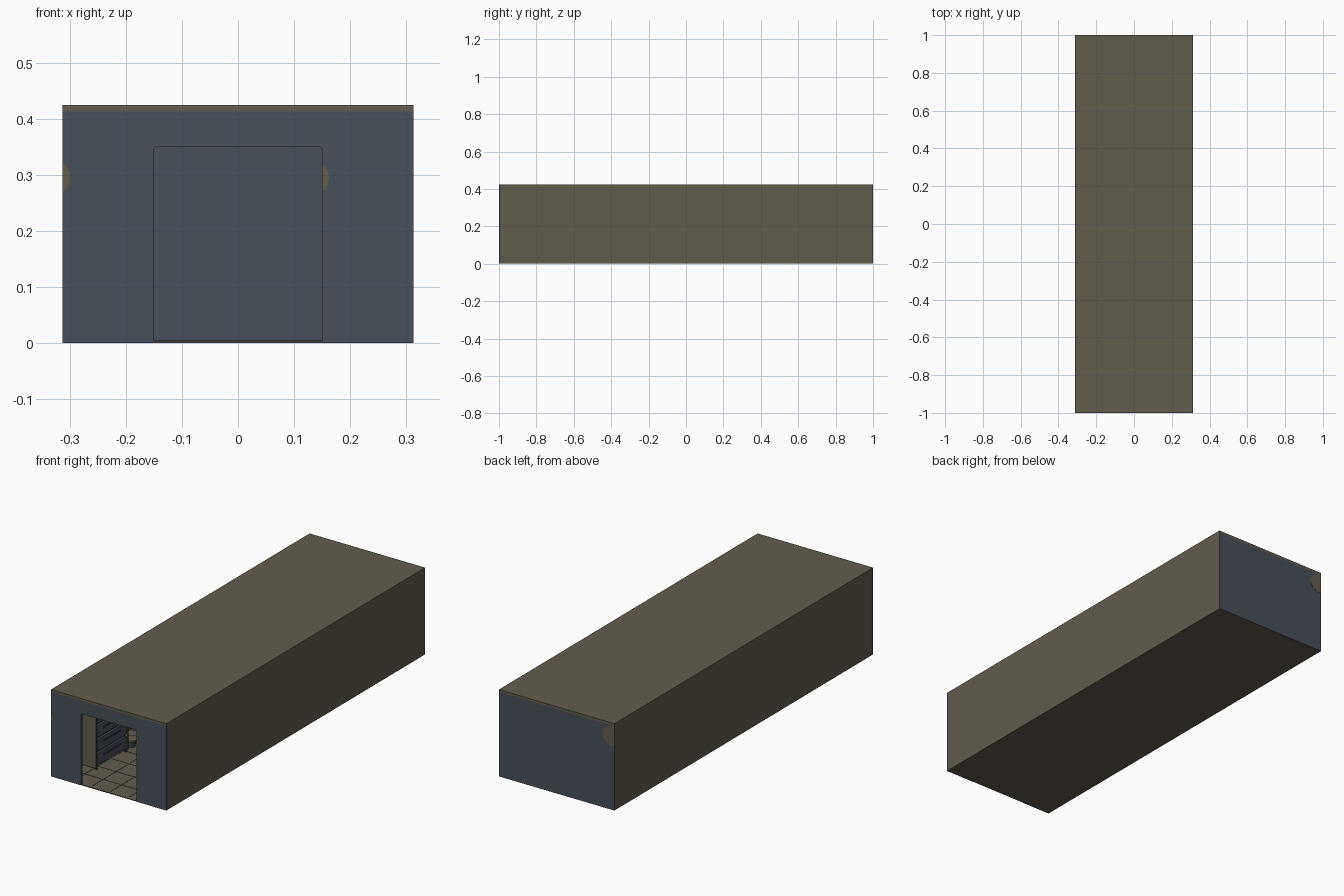
import bpy, bmesh, math

if "Cube" in bpy.data.objects:
    bpy.data.objects.remove(bpy.data.objects["Cube"])

W, H, T = 0.3125, 0.425, 0.012   # half width, height, shell thickness


def material(name, rgb):
    m = bpy.data.materials.new(name)
    m.diffuse_color = (*rgb, 1)
    m.use_nodes = True
    m.node_tree.nodes["Principled BSDF"].inputs["Base Color"].default_value = m.diffuse_color
    return m


BROWN = material("olive_brown", (0.122, 0.107, 0.076))
BLUE = material("slate_blue", (0.064, 0.080, 0.102))
DARK = material("dark_slate", (0.038, 0.048, 0.062))


def finish(name, bm, mat):
    me = bpy.data.meshes.new(name)
    bmesh.ops.recalc_face_normals(bm, faces=bm.faces)
    bm.to_mesh(me)
    bm.free()
    me.materials.append(mat)
    ob = bpy.data.objects.new(name, me)
    bpy.context.collection.objects.link(ob)
    return ob


def boxes(name, mat, *spans):
    """One object from boxes given as (x0, x1, y0, y1, z0, z1)."""
    bm = bmesh.new()
    for x0, x1, y0, y1, z0, z1 in spans:
        vs = bmesh.ops.create_cube(bm, size=1)["verts"]
        for v in vs:
            v.co = ((x0 + x1) / 2 + v.co.x * (x1 - x0),
                    (y0 + y1) / 2 + v.co.y * (y1 - y0),
                    (z0 + z1) / 2 + v.co.z * (z1 - z0))
    return finish(name, bm, mat)


def prism(name, mat, pts, y0, y1):
    """Extrude an x-z outline along y."""
    bm = bmesh.new()
    f = bm.faces.new([bm.verts.new((x, y0, z)) for x, z in pts])
    r = bmesh.ops.extrude_face_region(bm, geom=[f])
    for v in r["geom"]:
        if isinstance(v, bmesh.types.BMVert):
            v.co.y = y1
    return finish(name, bm, mat)


def cylinder(name, mat, x, y, z0, z1, r, n=16):
    bm = bmesh.new()
    vs = bmesh.ops.create_cone(bm, cap_ends=True, segments=n, radius1=r,
                               radius2=r, depth=z1 - z0)["verts"]
    bmesh.ops.translate(bm, verts=vs, vec=(x, y, (z0 + z1) / 2))
    return finish(name, bm, mat)


# Shell
boxes("floor", BROWN, (-W, W, -0.999, 0.999, 0, 0.004))
boxes("ceiling", BROWN, (-W, W, -1, 1, H - T, H))
for s, side in ((-1, "left"), (1, "right")):
    a, b = sorted((s * W, s * (W - T)))
    boxes(side + "_wall", BROWN, (a, b, -1 + T, 1 - 0.002, 0.004, H - T))
boxes("back_wall", BLUE, (-W, W, 1 - T, 1, 0, H - T))

# Front wall with doorway, slightly rounded at its upper corners
d, top, r = 0.15, 0.35, 0.006
arch = [(d - r + r * math.cos(t * math.pi / 6), top - r + r * math.sin(t * math.pi / 6))
        for t in range(4)]
outline = [(-W, 0), (-W, H - T), (W, H - T), (W, 0), (d, 0)] + arch
outline += [(-x, z) for x, z in reversed(arch)] + [(-d, 0)]
prism("front_wall", BLUE, outline, -1, -1 + T)


# Painted half-round patches on the end walls
def patch(name, x, z, rx, rz, y0, y1):
    pts = [(x + rx * math.sin(t * math.pi / 10), z - rz * math.cos(t * math.pi / 10))
           for t in range(11)]
    prism(name, BROWN, pts, y0, y1)


patch("front_patch_left", -W, 0.295, 0.014, 0.024, -1.0006, -0.9995)
patch("front_patch_right", 0.15, 0.295, 0.012, 0.024, -1.0006, -0.9995)
patch("back_patch", -W, 0.362, 0.065, 0.05, 0.9995, 1.0006)

# Floor tile seams
G = 0.0012
seams = [(x - G, x + G, -0.985, 0.985, 0.0035, 0.005) for x in (-0.2, -0.1, 0, 0.1, 0.2)]
seams += [(-0.3, 0.3, -1 + 0.1 * i - G, -1 + 0.1 * i + G, 0.0035, 0.005) for i in range(1, 20)]
boxes("floor_seams", DARK, *seams)

# Storage racks along both walls, with a low stool after each
for s, side in ((-1, "left"), (1, "right")):
    def m(x0, x1, *rest):
        a, b = sorted((s * x0, s * x1))
        return (a, b, *rest)
    for i in range(4):
        y0 = -0.84 + 0.44 * i
        y1 = y0 + 0.25
        tag = f"{side}_{i + 1}"
        boxes("rack_ends_" + tag, BROWN, m(0.18, 0.30, y0, y0 + 0.008, 0.012, 0.36),
              m(0.18, 0.30, y1 - 0.008, y1, 0.012, 0.36))
        boxes("rack_body_" + tag, DARK, m(0.192, 0.30, y0 + 0.008, y1 - 0.008, 0.015, 0.36))
        boxes("rack_drawers_" + tag, BLUE,
              *[m(0.182, 0.192, y0 + 0.014, y1 - 0.014, 0.022 + 0.068 * k, 0.08 + 0.068 * k)
                for k in range(5)])
        boxes("rack_handles_" + tag, DARK,
              *[m(0.178, 0.182, y0 + 0.06, y1 - 0.06, 0.056 + 0.068 * k, 0.062 + 0.068 * k)
                for k in range(5)])
        for k, y in enumerate((y0 + 0.012, y1 - 0.012)):
            cylinder(f"rack_foot_{tag}_{k}", DARK, s * 0.188, y, 0.004, 0.016, 0.007, 10)
        cylinder("stool_base_" + tag, DARK, s * 0.2, y1 + 0.05, 0.004, 0.034, 0.02)
        cylinder("stool_seat_" + tag, BROWN, s * 0.2, y1 + 0.05, 0.034, 0.042, 0.032)
